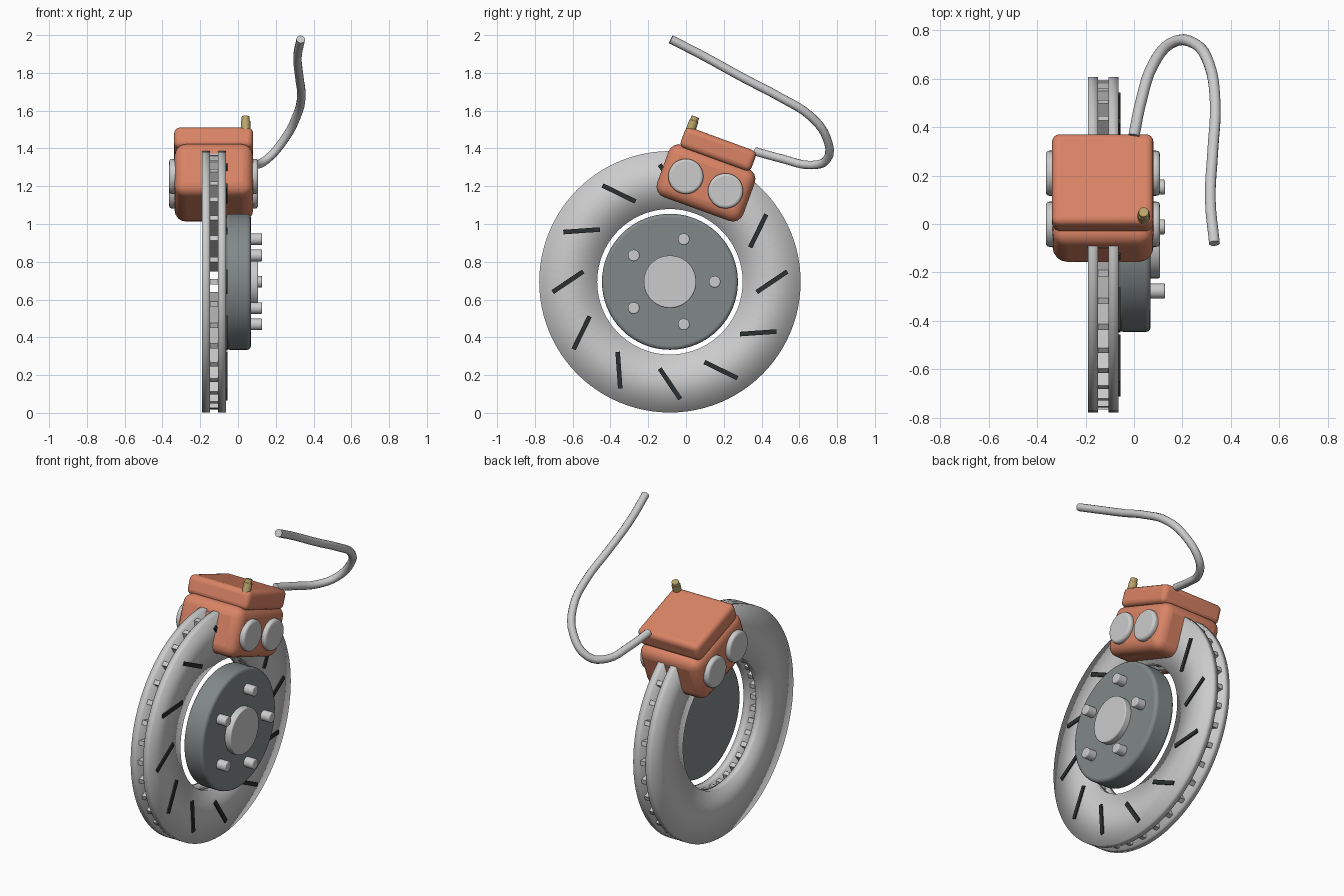
import bpy, bmesh
from math import radians, cos, sin, pi
from mathutils import Matrix, Vector

if "Cube" in bpy.data.objects:
    bpy.data.objects.remove(bpy.data.objects["Cube"])

AXLE = Matrix.Translation((0, -0.085, 0.694))           # wheel axis runs along x
CALIPER = AXLE @ Matrix.Rotation(radians(-20), 4, 'X')  # local z = radial direction


def material(name, color):
    m = bpy.data.materials.new(name)
    m.diffuse_color = (*color, 1)
    m.use_nodes = True
    m.node_tree.nodes["Principled BSDF"].inputs["Base Color"].default_value = m.diffuse_color
    return m


ORANGE = material("caliper_orange", (0.70, 0.23, 0.13))
DARK = material("slot_black", (0.025, 0.03, 0.03))
STEEL = material("hat_grey", (0.22, 0.25, 0.25))
BRASS = material("brass", (0.50, 0.38, 0.15))


def finish(bm, name, mat=None, bevel=0, segments=3, smooth=30):
    bmesh.ops.recalc_face_normals(bm, faces=bm.faces)
    me = bpy.data.meshes.new(name)
    bm.to_mesh(me)
    bm.free()
    ob = bpy.data.objects.new(name, me)
    bpy.context.collection.objects.link(ob)
    if mat:
        me.materials.append(mat)
    if bevel:
        mod = ob.modifiers.new("bevel", 'BEVEL')
        mod.width, mod.segments = bevel, segments
        mod.limit_method = 'ANGLE'
    bpy.context.view_layer.objects.active = ob
    ob.select_set(True)
    if smooth:
        bpy.ops.object.shade_smooth_by_angle(angle=radians(smooth))
    ob.select_set(False)
    return ob


def add_box(bm, frame, lo, hi):
    lo, hi = Vector(lo), Vector(hi)
    m = frame @ Matrix.Translation((lo + hi) / 2) @ Matrix.Diagonal((*(hi - lo), 1))
    bmesh.ops.create_cube(bm, size=1, matrix=m)


def box(name, frame, lo, hi, mat, bevel):
    bm = bmesh.new()
    add_box(bm, frame, lo, hi)
    return finish(bm, name, mat, bevel, 4)


def disc(name, frame, x0, x1, r, mat=None, bevel=0, sides=48, y=0, z=0):
    """Cylinder along local x from x0 to x1."""
    bm = bmesh.new()
    m = frame @ Matrix.Translation(((x0 + x1) / 2, y, z)) @ Matrix.Rotation(pi / 2, 4, 'Y')
    bmesh.ops.create_cone(bm, cap_ends=True, segments=sides, radius1=r, radius2=r,
                          depth=x1 - x0, matrix=m)
    return finish(bm, name, mat, bevel)


def ring(name, x0, x1, r0, r1, n=96):
    bm = bmesh.new()
    loops = []
    for i in range(n):
        a = 2 * pi * i / n
        loops.append([bm.verts.new(AXLE @ Vector((x, r * cos(a), r * sin(a))))
                      for x, r in ((x0, r0), (x1, r0), (x1, r1), (x0, r1))])
    for i in range(n):
        p, q = loops[i], loops[(i + 1) % n]
        for k in range(4):
            bm.faces.new((p[k], p[(k + 1) % 4], q[(k + 1) % 4], q[k]))
    ob = finish(bm, name, smooth=0)
    ob.data.polygons.foreach_set("use_smooth", [True] * len(ob.data.polygons))


# Vented rotor: two plates joined by radial vanes
ring("rotor_plate_inner", -0.19, -0.148, 0.385, 0.692)
ring("rotor_plate_outer", -0.106, -0.064, 0.385, 0.692)
bm = bmesh.new()
for i in range(36):
    add_box(bm, AXLE @ Matrix.Rotation(2 * pi * i / 36, 4, 'X'),
            (-0.152, 0.395, -0.014), (-0.102, 0.68, 0.014))
finish(bm, "rotor_vanes")

# Slanted slots on the outer face
bm = bmesh.new()
for i in range(12):
    f = (AXLE @ Matrix.Rotation(2 * pi * i / 12, 4, 'X')
         @ Matrix.Translation((0, 0.54, 0)) @ Matrix.Rotation(radians(34), 4, 'X'))
    add_box(bm, f, (-0.075, -0.097, -0.012), (-0.056, 0.097, 0.012))
finish(bm, "rotor_slots", DARK)

# Rotor hat, hub and wheel studs
disc("rotor_hat", AXLE, -0.063, 0.068, 0.36, STEEL, 0.018, 64)
disc("hub", AXLE, 0.04, 0.107, 0.139, None, 0.006)
for i in range(5):
    a = 2 * pi * i / 5
    disc(f"wheel_stud_{i + 1}", AXLE, 0.04, 0.128, 0.031, None, 0.006, 20,
         0.237 * cos(a), 0.237 * sin(a))

# Caliper body, bridge and piston covers
box("caliper_body", CALIPER, (-0.336, -0.243, 0.41), (0.08, 0.243, 0.705), ORANGE, 0.06)
box("caliper_bridge", CALIPER, (-0.338, -0.2, 0.69), (0.08, 0.2, 0.805), ORANGE, 0.03)
for side, x0, x1 in (("inner", -0.364, -0.31), ("outer", 0.05, 0.107)):
    for j, y in enumerate((-0.112, 0.112)):
        disc(f"piston_cover_{side}_{j + 1}", CALIPER, x0, x1, 0.093, None, 0.014, 40, y, 0.553)

# Bleed nipple, standing radially on the bridge
up = CALIPER @ Matrix.Translation((0.04, -0.172, 0)) @ Matrix.Rotation(-pi / 2, 4, 'Y')
disc("bleed_nipple", up, 0.78, 0.845, 0.025, BRASS, 0.003, 16)
disc("bleed_nipple_cap", up, 0.835, 0.868, 0.021, BRASS, 0.004, 16)

# Brake hose
path = [(0.0, 0.365, 1.385), (0.03, 0.51, 1.345), (0.08, 0.66, 1.312), (0.15, 0.745, 1.34),
        (0.25, 0.745, 1.455), (0.31, 0.66, 1.57), (0.335, 0.5, 1.67), (0.325, 0.3, 1.775),
        (0.315, 0.1, 1.885), (0.332, -0.08, 1.978)]
cu = bpy.data.curves.new("brake_hose", 'CURVE')
cu.dimensions = '3D'
cu.bevel_depth, cu.bevel_resolution, cu.resolution_u = 0.023, 3, 4
cu.use_fill_caps = True
sp = cu.splines.new('BEZIER')
sp.bezier_points.add(len(path) - 1)
for p, co in zip(sp.bezier_points, path):
    p.co = co
    p.handle_left_type = p.handle_right_type = 'AUTO'
bpy.context.collection.objects.link(bpy.data.objects.new("brake_hose", cu))
